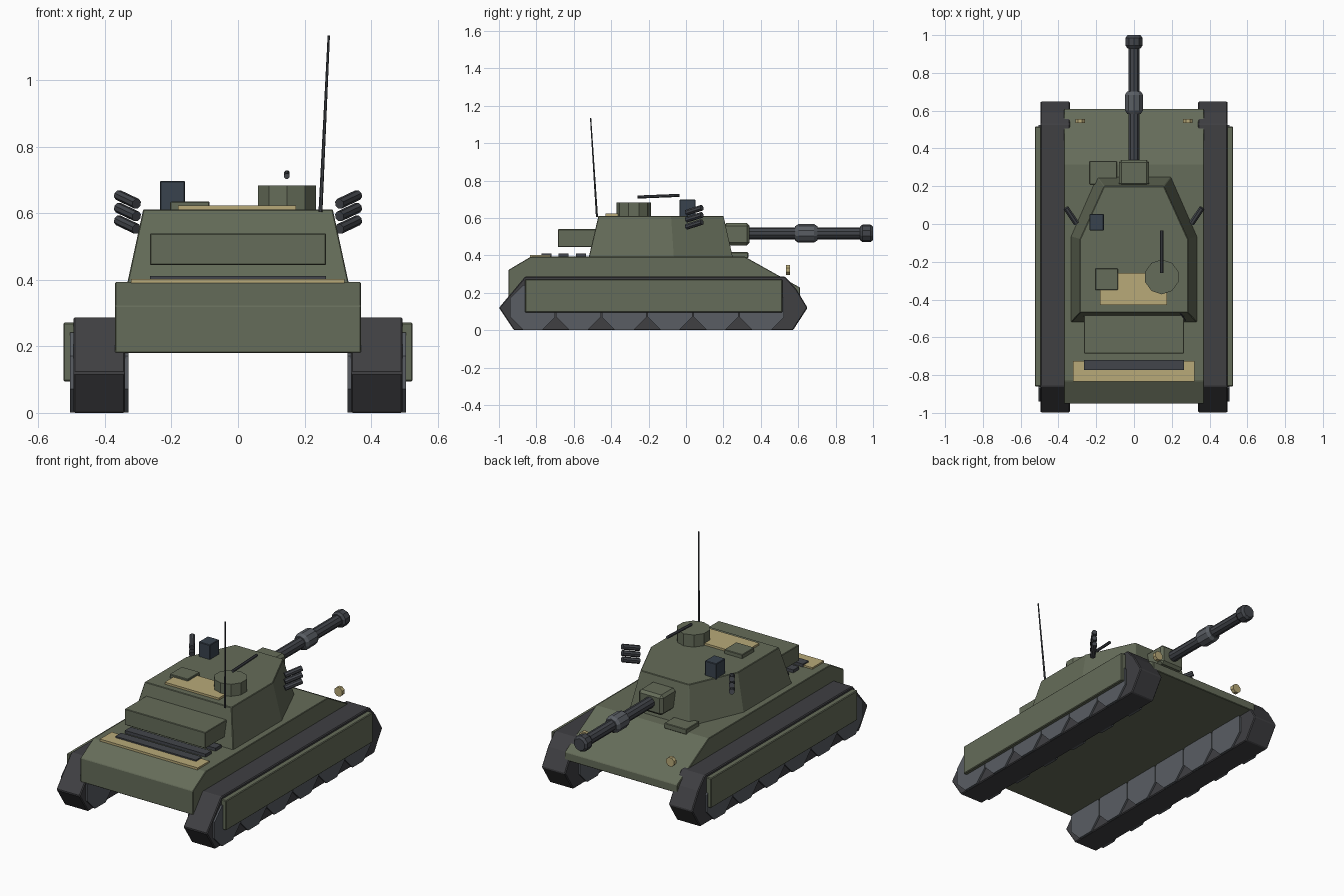
import bpy, bmesh, math
from mathutils import Vector

if "Cube" in bpy.data.objects:
    bpy.data.objects.remove(bpy.data.objects["Cube"])


def material(name, rgb):
    m = bpy.data.materials.new(name)
    m.diffuse_color = (*rgb, 1)
    m.use_nodes = True
    m.node_tree.nodes["Principled BSDF"].inputs["Base Color"].default_value = m.diffuse_color
    return m


GREEN = material("green_paint", (0.13, 0.15, 0.10))
TRACK = material("track_rubber", (0.05, 0.05, 0.055))
STEEL = material("gun_steel", (0.055, 0.06, 0.07))
WHEEL = material("wheel_grey", (0.10, 0.11, 0.125))
SIGHT = material("sight_blue", (0.04, 0.055, 0.075))
TAN = material("tan_panel", (0.48, 0.40, 0.19))


def finish(name, bm, mat, bevel=0.0):
    bmesh.ops.recalc_face_normals(bm, faces=bm.faces)
    me = bpy.data.meshes.new(name)
    bm.to_mesh(me)
    bm.free()
    me.materials.append(mat)
    ob = bpy.data.objects.new(name, me)
    bpy.context.collection.objects.link(ob)
    if bevel:
        mod = ob.modifiers.new("bevel", 'BEVEL')
        mod.width = bevel
        mod.segments = 1
    return ob


def loft(name, rings, mat, bevel=0.0):
    """Skin equal-length rings of points and cap both ends."""
    bm = bmesh.new()
    loops = [[bm.verts.new(p) for p in ring] for ring in rings]
    n = len(loops[0])
    for a, b in zip(loops, loops[1:]):
        for i in range(n):
            bm.faces.new((a[i], a[(i + 1) % n], b[(i + 1) % n], b[i]))
    bm.faces.new(loops[0])
    bm.faces.new(loops[-1])
    return finish(name, bm, mat, bevel)


def box(name, x, y, z, mat, bevel=0.0):
    ring = lambda h: [(x[0], y[0], h), (x[1], y[0], h), (x[1], y[1], h), (x[0], y[1], h)]
    return loft(name, [ring(z[0]), ring(z[1])], mat, bevel)


def side_profile(name, pts, x0, x1, mat, bevel=0.0):
    return loft(name, [[(x, y, z) for y, z in pts] for x in (x0, x1)], mat, bevel)


def turned(name, start, end, stations, sides, mat, phase=0.5):
    """Round part along start-end; stations are (fraction, radius)."""
    a, b = Vector(start), Vector(end)
    q = (b - a).to_track_quat('Z', 'Y')
    rings = []
    for t, r in stations:
        rings.append([a.lerp(b, t) + q @ Vector((r * math.cos(2 * math.pi * (i + phase) / sides),
                                                 r * math.sin(2 * math.pi * (i + phase) / sides), 0))
                      for i in range(sides)])
    return loft(name, rings, mat)


def rod(name, a, b, r, sides, mat):
    return turned(name, a, b, [(0, r), (1, r)], sides, mat)


# hull
side_profile("hull", [(-0.95, 0.18), (-0.95, 0.322), (-0.83, 0.393), (0.315, 0.393),
                      (0.61, 0.228), (0.61, 0.18)], -0.37, 0.37, GREEN, 0.003)

# running gear on both sides
track_pts = [(-0.92, 0), (-1.0, 0.12), (-0.86, 0.287), (0.53, 0.287),
             (0.59, 0.22), (0.65, 0.12), (0.572, 0)]
for s, side in ((-1, "left"), (1, "right")):
    side_profile(f"track_{side}", track_pts, s * 0.34, s * 0.495, TRACK, 0.005)
    box(f"skirt_{side}", sorted((s * 0.49, s * 0.525)), (-0.86, 0.515), (0.095, 0.272), GREEN, 0.004)
    for i in range(6):
        y = -0.82 + 0.245 * i
        rod(f"road_wheel_{side}_{i + 1}", (s * 0.33, y, 0.121), (s * 0.505, y, 0.121), 0.13, 8, WHEEL)
    # headlight
    rod(f"headlight_{side}", (s * 0.285, 0.534, 0.322), (s * 0.285, 0.557, 0.322), 0.028, 8, TAN)
    # smoke launcher tubes
    for i in range(3):
        z = 0.553 + 0.038 * i
        rod(f"smoke_tube_{side}_{i + 1}", (s * 0.305, 0.003, z), (s * 0.36, 0.085, z + 0.026),
            0.016, 8, STEEL)

# turret
base = [(-0.333, -0.52), (0.333, -0.52), (0.333, -0.065), (0.195, 0.25), (-0.195, 0.25), (-0.333, -0.065)]
roof = [(-0.285, -0.468), (0.285, -0.468), (0.285, -0.08), (0.158, 0.2), (-0.158, 0.2), (-0.285, -0.08)]
loft("turret", [[(x, y, 0.39) for x, y in base], [(x, y, 0.612) for x, y in roof]], GREEN, 0.003)
box("turret_bin", (-0.265, 0.265), (-0.685, -0.48), (0.445, 0.54), GREEN, 0.003)

# main gun
box("mantlet", (-0.08, 0.08), (0.2, 0.34), (0.453, 0.573), GREEN, 0.015)
rod("barrel", (0, 0.3, 0.518), (0, 0.95, 0.518), 0.032, 10, STEEL)
ends = [(0, 0.038), (0.15, 0.05), (0.85, 0.05), (1, 0.038)]
turned("bore_sleeve", (0, 0.583, 0.518), (0, 0.702, 0.518), ends, 10, WHEEL)
turned("muzzle_brake", (0, 0.93, 0.518), (0, 1.0, 0.518),
       [(0, 0.036), (0.2, 0.047), (0.8, 0.047), (1, 0.036)], 10, STEEL)

# roof fittings
box("roof_panel", (-0.18, 0.175), (-0.43, -0.26), (0.605, 0.624), TAN)
rod("cupola", (0.147, -0.28, 0.605), (0.147, -0.28, 0.684), 0.092, 10, GREEN)
box("loader_hatch", (-0.205, -0.085), (-0.35, -0.235), (0.605, 0.635), GREEN, 0.003)
box("sight_box", (-0.235, -0.16), (-0.035, 0.052), (0.605, 0.698), SIGHT, 0.003)
rod("roof_gun", (0.147, -0.26, 0.712), (0.147, -0.035, 0.721), 0.009, 8, STEEL)
turned("antenna", (0.248, -0.476, 0.605), (0.273, -0.51, 1.135), [(0, 0.006), (1, 0.0035)], 6, STEEL)

# hull deck fittings
box("driver_hatch", (-0.235, -0.09), (0.21, 0.333), (0.385, 0.417), GREEN, 0.003)
box("deck_panel", (-0.322, 0.32), (-0.835, -0.725), (0.388, 0.403), TAN)
for i, y in enumerate((-0.746, -0.655, -0.562)):
    box(f"engine_slat_{i + 1}", (-0.265, 0.265), (y - 0.027, y + 0.027), (0.388, 0.411), STEEL)
